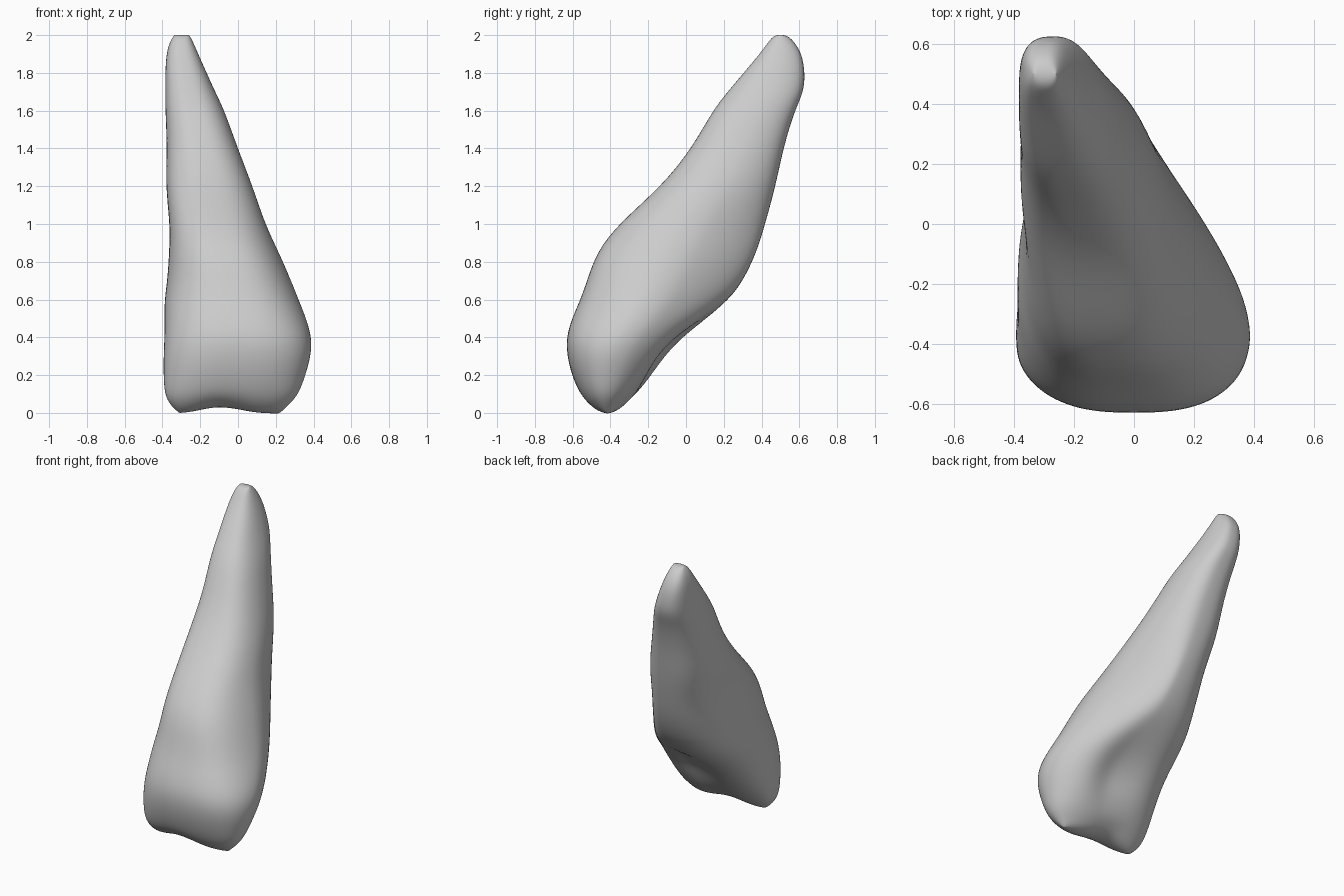
import bpy
import bmesh
from math import cos, sin, pi, exp

default = bpy.data.objects.get("Cube")
if default:
    bpy.data.objects.remove(default, do_unlink=True)

SEGMENTS = 40

# Horizontal sections of the leaning tooth: height, x low, x high, y low, y high
SECTIONS = [
    (-.005, -.31, .22, -.46, -.37),
    (.04, -.36, .27, -.52, -.31),
    (.1, -.39, .325, -.565, -.25),
    (.2, -.395, .36, -.605, -.165),
    (.3, -.395, .39, -.63, -.085),
    (.4, -.39, .395, -.635, .01),
    (.5, -.39, .365, -.605, .13),
    (.6, -.39, .325, -.56, .235),
    (.7, -.375, .285, -.525, .305),
    (.85, -.365, .22, -.475, .375),
    (1, -.36, .145, -.36, .42),
    (1.2, -.385, .08, -.13, .475),
    (1.4, -.375, 0, .03, .515),
    (1.6, -.385, -.07, .14, .575),
    (1.7, -.385, -.12, .22, .625),
    (1.8, -.385, -.165, .305, .63),
    (1.9, -.38, -.21, .39, .615),
    (1.97, -.36, -.24, .44, .57),
    (2.003, -.335, -.26, .47, .53),
]


def bump(value, center, width):
    """Soft bell curve."""
    return exp(-((value - center) / width) ** 2)


def rounded(value, power):
    """Signed power, which squares off an ellipse."""
    return abs(value) ** power * (1 if value >= 0 else -1)


def section_ring(bm, section):
    """One rounded section with a narrowed back, crown hollow and edge notch."""
    z, x_low, x_high, y_low, y_high = section
    center_x, half_x = (x_low + x_high) / 2, (x_high - x_low) / 2
    center_y, half_y = (y_low + y_high) / 2, (y_high - y_low) / 2
    taper = .15 + .42 * bump(z, .75, .35)
    ring = []
    for i in range(SEGMENTS):
        angle = 2 * pi * (i + .5) / SEGMENTS
        across = rounded(cos(angle), .75)
        depth = rounded(sin(angle), .8)
        y = center_y + half_y * depth
        if depth > 0:
            # Hollow between the two ridges on the back of the crown
            y -= .085 * bump(z, .34, .17) * depth * bump(across, .2, .5)
            # The back narrows on the left side
            if across > 0:
                across *= 1 - taper * depth
        x = center_x + half_x * across
        # Shallow notch in the biting edge
        notch = .035 * bump(z, 0, .08) * bump(x, -.09, .14)
        ring.append(bm.verts.new((x, y, z + notch)))
    return ring


def close_end(bm, ring):
    """Cap a ring with strips running from front to back."""
    for i in range(SEGMENTS // 2 - 1):
        bm.faces.new((ring[i], ring[i + 1], ring[-i - 2], ring[-i - 1]))


def loft(bm, rings):
    """Join neighbouring rings with quads and close both ends."""
    for lower, upper in zip(rings, rings[1:]):
        for i in range(SEGMENTS):
            j = (i + 1) % SEGMENTS
            bm.faces.new((lower[i], lower[j], upper[j], upper[i]))
    close_end(bm, rings[0])
    close_end(bm, rings[-1])


# Crown and root in one smooth body
bm = bmesh.new()
loft(bm, [section_ring(bm, section) for section in SECTIONS])
bmesh.ops.recalc_face_normals(bm, faces=bm.faces)
mesh = bpy.data.meshes.new("tooth_body")
bm.to_mesh(mesh)
bm.free()
tooth = bpy.data.objects.new("tooth_body", mesh)
bpy.context.collection.objects.link(tooth)

# Smooth surface
for face in mesh.polygons:
    face.use_smooth = True
smoothing = tooth.modifiers.new("smooth_surface", 'SUBSURF')
smoothing.levels = 2
smoothing.render_levels = 2

# Plain grey material
color = (.6, .6, .6, 1)
grey = bpy.data.materials.new("plain_grey")
grey.use_nodes = True
grey.diffuse_color = color
grey.node_tree.nodes["Principled BSDF"].inputs["Base Color"].default_value = color
mesh.materials.append(grey)
